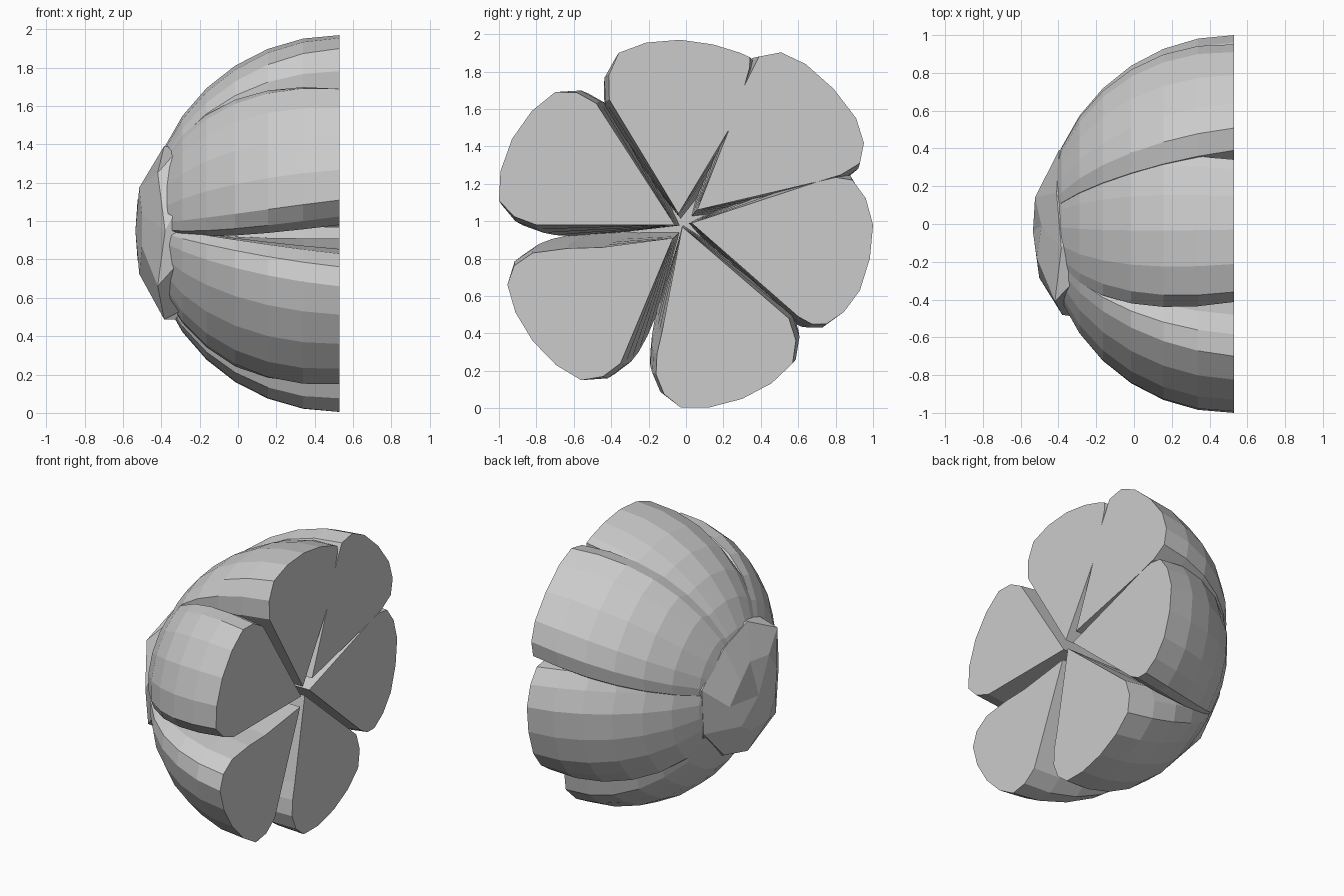
import bpy, bmesh, math
from mathutils import Vector

if "Cube" in bpy.data.objects:
    bpy.data.objects.remove(bpy.data.objects["Cube"])

CUT_X, DEPTH, AXIS = 0.53, 1.0, Vector((0, 0.985))

# Segments on the cut face, as (y, z): inner apex, then key points of the rounded outer end
SEGMENTS = {
    "top": [(-.04, 1.04), (-.41, 1.65), (-.36, 1.9), (-.03, 1.97), (.29, 1.9), (.34, 1.82), (.23, 1.49)],
    "upper_right": [(.06, 1.06), (.23, 1.49), (.39, 1.88), (.64, 1.84), (.91, 1.55), (.93, 1.31), (.7, 1.21)],
    "right": [(.03, .99), (.7, 1.21), (.89, 1.22), (1, .98), (.93, .63), (.75, .45), (.6, .49)],
    "bottom": [(-.02, .97), (.55, .48), (.57, .24), (.3, .05), (-.03, .005), (-.16, .18), (-.13, .4)],
    "lower_left": [(-.07, .91), (-.35, .24), (-.56, .15), (-.82, .36), (-.955, .66), (-.82, .83), (-.45, .86)],
    "upper_left": [(-.06, .98), (-.8, .98), (-1, 1.11), (-.93, 1.44), (-.7, 1.69), (-.48, 1.63)],
}


def rounded_outline(keys):
    """Straight sides from the apex, smooth curve through the outer key points."""
    apex, *p = [Vector(k) for k in keys]
    p = [p[0].lerp(apex, 0.3)] + p + [p[-1].lerp(apex, 0.3)]
    out = [apex]
    for a, b, c, d in zip(p, p[1:], p[2:], p[3:]):
        out += [b, (b + c) * 0.5625 - (a + d) * 0.0625]
    return out + [p[-2]]


def loft(name, rings, tip):
    """Skin equal rings, close the first with a flat face and the last with a tip."""
    bm = bmesh.new()
    rows = [[bm.verts.new(p) for p in ring] for ring in rings]
    end = bm.verts.new(tip)
    n = len(rows[0])
    bm.faces.new(rows[0])
    for a, b in zip(rows, rows[1:]):
        for i in range(n):
            j = (i + 1) % n
            bm.faces.new((a[i], a[j], b[j], b[i]))
    for i in range(n):
        bm.faces.new((rows[-1][i], rows[-1][(i + 1) % n], end))
    bmesh.ops.recalc_face_normals(bm, faces=bm.faces)
    mesh = bpy.data.meshes.new(name)
    bm.to_mesh(mesh)
    bm.free()
    bpy.context.collection.objects.link(bpy.data.objects.new(name, mesh))


# Segments: each outline shrinks to the pole and widens so the gaps close with depth
for label, keys in SEGMENTS.items():
    pts = [p - AXIS for p in rounded_outline(keys)]
    mid = sum(pts, Vector((0, 0))).normalized()
    side = Vector((-mid.y, mid.x))
    rings = []
    for step in range(8):
        angle = math.radians(step * 11)
        ring = []
        for p in pts:
            q = mid * p.dot(mid) + side * p.dot(side) * (1 + 0.38 * math.sin(angle))
            limit = max(p.length, 0.97)
            if q.length > limit:
                q = q.normalized() * limit
            q = AXIS + q * math.cos(angle)
            ring.append((CUT_X - DEPTH * math.sin(angle), q.x, q.y))
        rings.append(ring)
    loft(f"{label}_segment", rings, (CUT_X - DEPTH, 0, AXIS.y))

# Stem cap: a low faceted dome over the pole
SIDES = 9
rings = []
for x, radius, turn in [(-.3, .47, 0), (-.4, .45, .5), (-.505, .25, 0)]:
    ring = []
    for i in range(SIDES):
        a = (i + turn) * math.tau / SIDES
        r = radius * (1 + 0.05 * math.sin(3 * a + 1))
        ring.append((x + 0.02 * math.cos(4 * a), -.05 + r * math.cos(a), .95 + r * math.sin(a)))
    rings.append(ring)
loft("stem_cap", rings, (-.535, -.04, .95))
